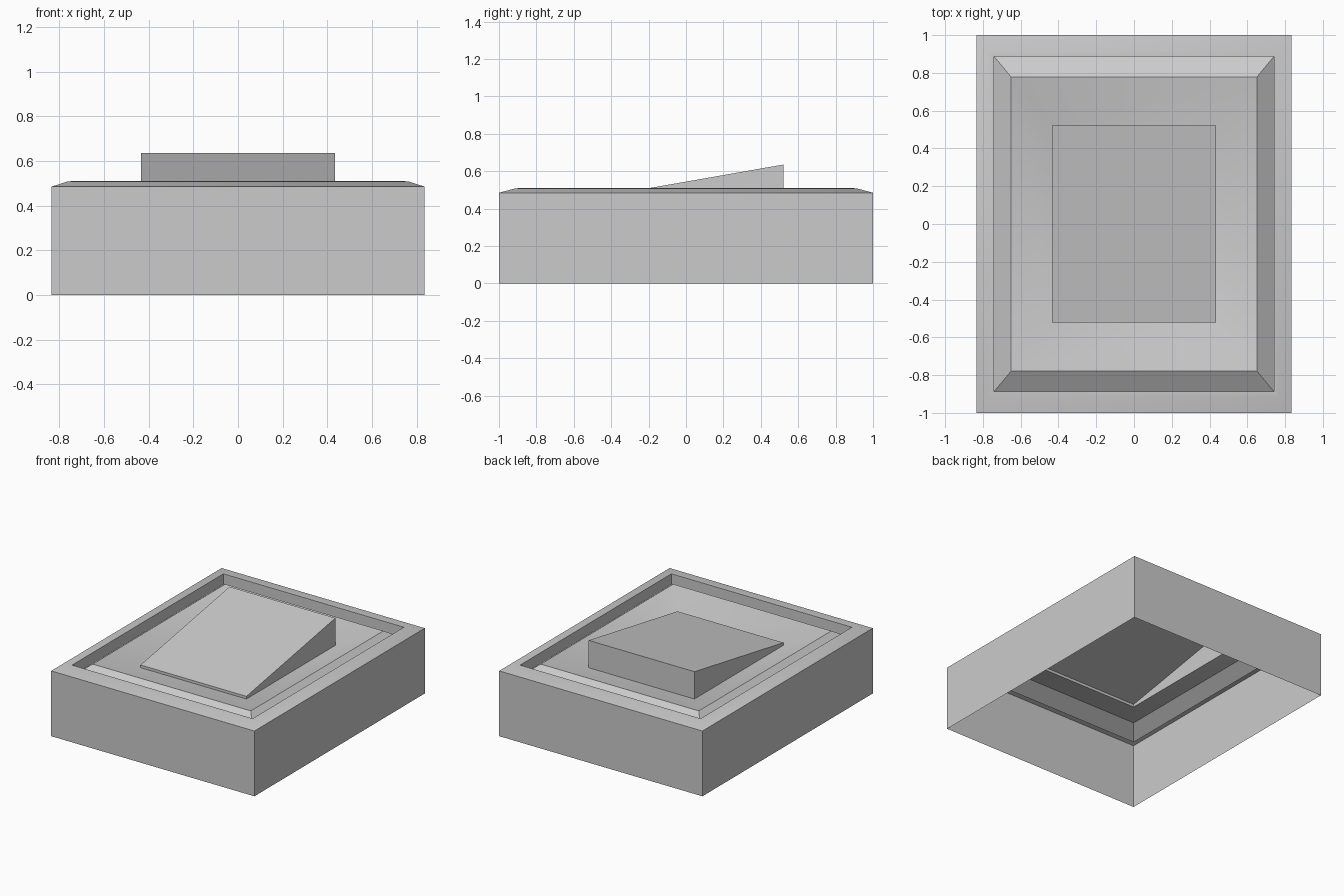
import bpy, bmesh, math

if "Cube" in bpy.data.objects:
    bpy.data.objects.remove(bpy.data.objects["Cube"])


def ring_shell(name, rings, cap=False):
    """Skin a stack of rectangles given as (half_x, half_y, z_front, z_back)."""
    bm = bmesh.new()
    loops = []
    for hx, hy, zf, zb in rings:
        corners = [(-hx, -hy, zf), (hx, -hy, zf), (hx, hy, zb), (-hx, hy, zb)]
        loops.append([bm.verts.new(c) for c in corners])
    for a, b in zip(loops, loops[1:]):
        for i in range(4):
            j = (i + 1) % 4
            bm.faces.new((a[i], a[j], b[j], b[i]))
    if cap:
        bm.faces.new(loops[-1])
    mesh = bpy.data.meshes.new(name)
    bm.to_mesh(mesh)
    bm.free()
    obj = bpy.data.objects.new(name, mesh)
    bpy.context.collection.objects.link(obj)
    bpy.ops.object.select_all(action='DESELECT')
    obj.select_set(True)
    bpy.context.view_layer.objects.active = obj
    bpy.ops.object.shade_smooth_by_angle(angle=math.radians(30))
    return obj


# Thin housing, open underneath: walls, sloped rim, groove, ridge, sunken floor
ring_shell("housing", [(hx, hy, z, z) for hx, hy, z in [
    (0.835, 1.0, 0.0),
    (0.835, 1.0, 0.485),
    (0.765, 0.915, 0.508),
    (0.742, 0.888, 0.51),
    (0.742, 0.888, 0.43),
    (0.65, 0.778, 0.50),
    (0.435, 0.522, 0.433),
]])

# Tilted wedge rising from the floor, hollow underneath
ring_shell("wedge_key", [
    (0.435, 0.522, 0.433, 0.433),
    (0.435, 0.522, 0.453, 0.636),
], cap=True)
